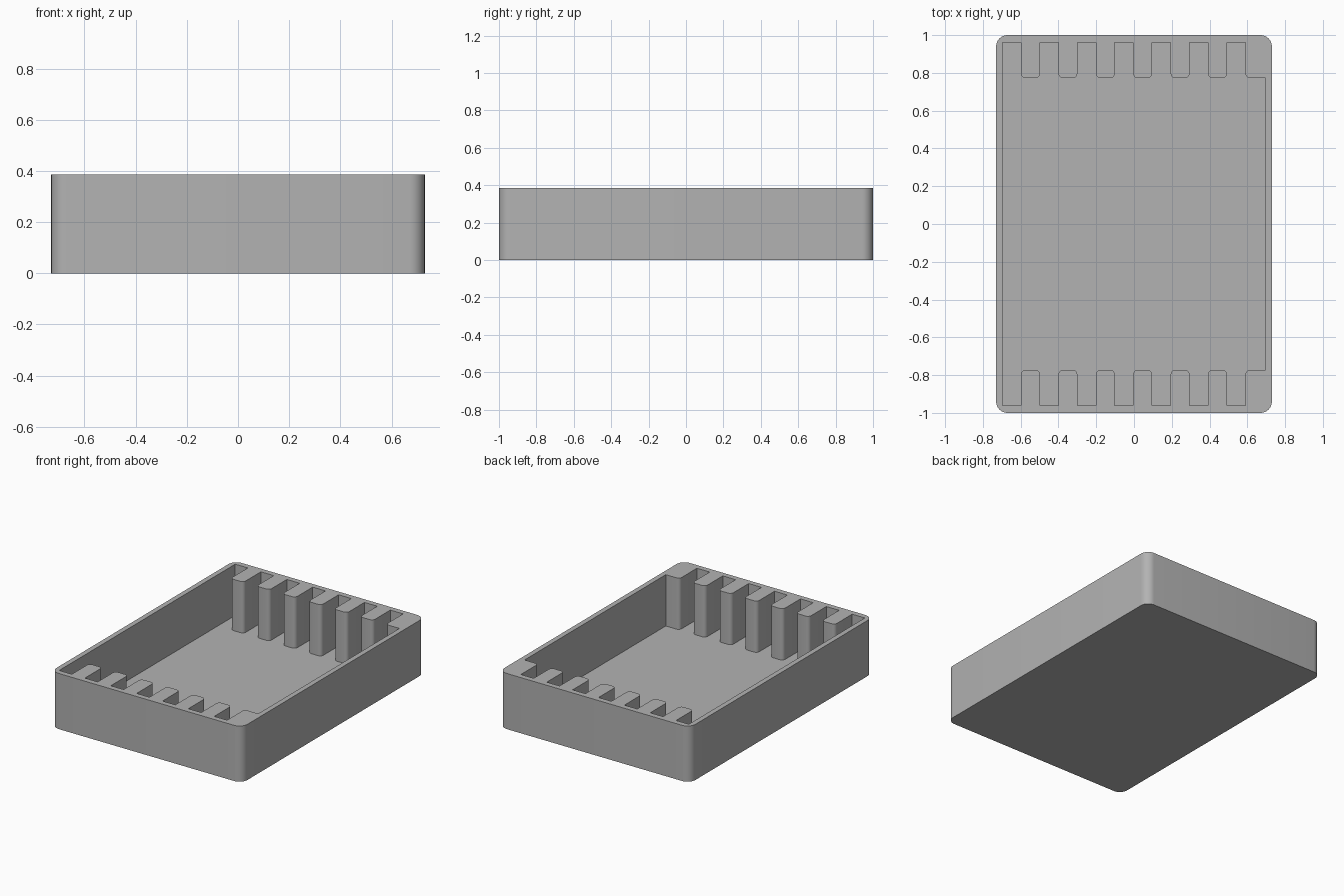
import bpy, bmesh, math

cube = bpy.data.objects.get("Cube")
if cube:
    bpy.data.objects.remove(cube, do_unlink=True)

HALF_X, HALF_Y, HEIGHT, FLOOR = 0.73, 1.0, 0.385, 0.03
IN_X, IN_Y, TOOTH_Y = 0.695, 0.962, 0.772
TEETH, FIRST, PITCH, WIDTH = 7, -0.598, 0.198, 0.10
CORNER, TOOTH_R = 0.06, 0.025


def arc(cx, cy, r, start, sweep, steps):
    """Points along a circular arc, angles in degrees."""
    angles = [math.radians(start + sweep * i / steps) for i in range(steps + 1)]
    return [(cx + r * math.cos(a), cy + r * math.sin(a)) for a in angles]


# Outer outline: rounded rectangle
outer = []
for i, (sx, sy) in enumerate([(1, 1), (-1, 1), (-1, -1), (1, -1)]):
    outer += arc(sx * (HALF_X - CORNER), sy * (HALF_Y - CORNER), CORNER, 90 * i, 90, 8)

# Cavity outline: comb of teeth along the back, mirrored to the front
comb = [(-IN_X, IN_Y)]
for i in range(TEETH):
    x0 = FIRST + i * PITCH
    x1 = x0 + WIDTH
    comb.append((x0, IN_Y))
    comb += arc(x0 + TOOTH_R, TOOTH_Y + TOOTH_R, TOOTH_R, 180, 90, 5)
    if i < TEETH - 1:
        comb += arc(x1 - TOOTH_R, TOOTH_Y + TOOTH_R, TOOTH_R, 270, 90, 5)
        comb.append((x1, IN_Y))
comb.append((IN_X, TOOTH_Y))
cavity = comb + [(x, -y) for x, y in reversed(comb)]

bm = bmesh.new()


def ring(points, z):
    return [bm.verts.new((x, y, z)) for x, y in points]


def walls(low, high):
    for i in range(len(low)):
        j = (i + 1) % len(low)
        bm.faces.new((low[i], low[j], high[j], high[i]))


def loop_edges(verts):
    return [bm.edges.get((v, verts[i - 1])) for i, v in enumerate(verts)]


# Outer walls and underside
out_low, out_high = ring(outer, 0), ring(outer, HEIGHT)
walls(out_low, out_high)
bm.faces.new(out_low)

# Cavity walls and floor
in_low, in_high = ring(cavity, FLOOR), ring(cavity, HEIGHT)
walls(in_low, in_high)
bm.faces.new(in_low)

# Flat rim joining the two outlines, including the tooth tops
bmesh.ops.triangle_fill(bm, use_beauty=True, use_dissolve=False, normal=(0, 0, 1),
                        edges=loop_edges(out_high) + loop_edges(in_high))
bmesh.ops.recalc_face_normals(bm, faces=bm.faces)

mesh = bpy.data.meshes.new("slotted_tray")
bm.to_mesh(mesh)
bm.free()
tray = bpy.data.objects.new("slotted_tray", mesh)
bpy.context.collection.objects.link(tray)

# Single grey material
grey = bpy.data.materials.new("plain_grey")
grey.use_nodes = True
colour = (0.45, 0.45, 0.45, 1)
grey.diffuse_color = colour
grey.node_tree.nodes["Principled BSDF"].inputs["Base Color"].default_value = colour
mesh.materials.append(grey)

# Smooth rounded corners, sharp edges elsewhere
bpy.ops.object.select_all(action="DESELECT")
tray.select_set(True)
bpy.context.view_layer.objects.active = tray
bpy.ops.object.shade_smooth_by_angle(angle=math.radians(30))
